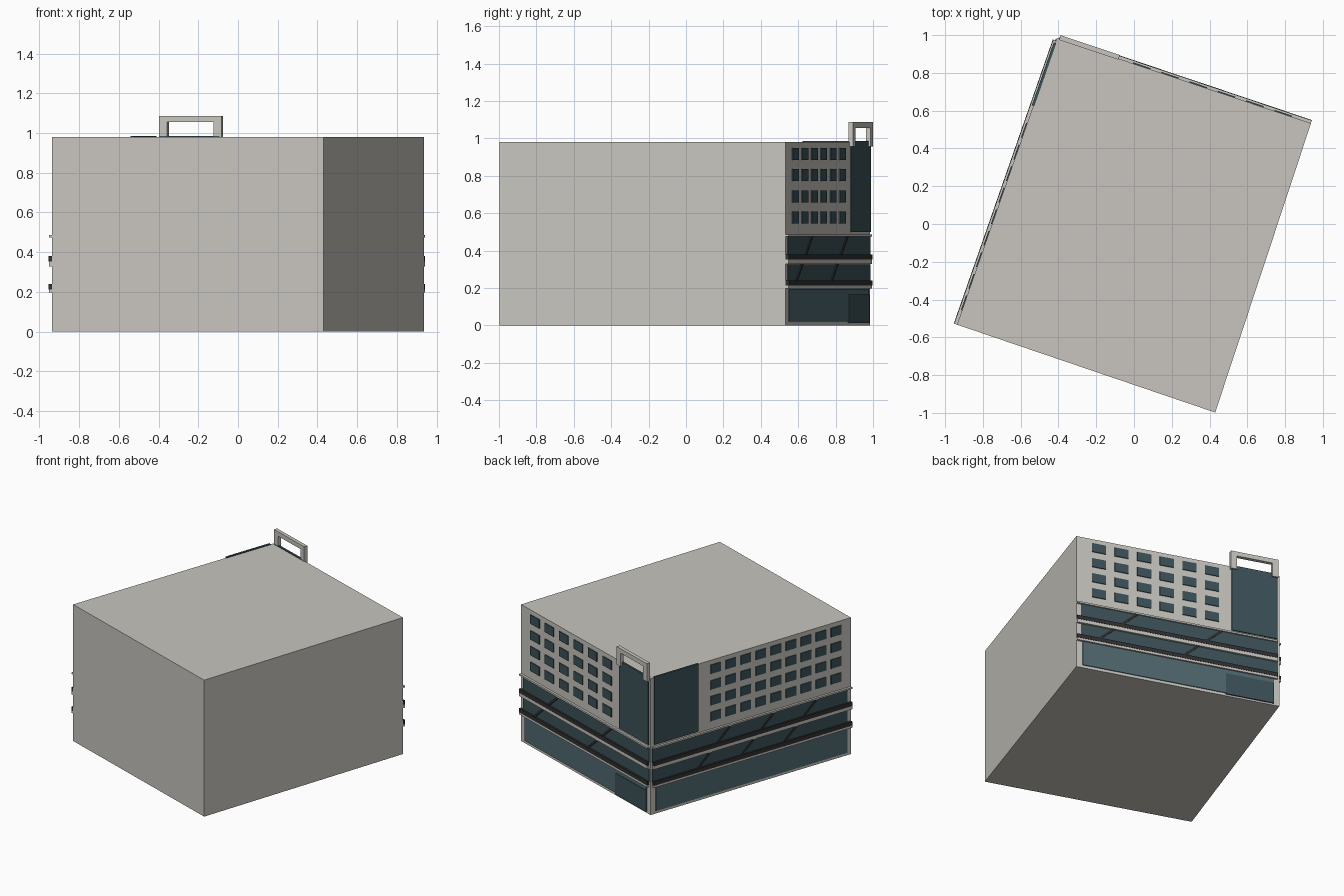
import bpy, bmesh
from mathutils import Vector

if "Cube" in bpy.data.objects:
    bpy.data.objects.remove(bpy.data.objects["Cube"])

# Plan corners of the block (facades run from corner A to B and from A to D)
A, B, C, D = (Vector(p) for p in ((-0.408, 0.985), (0.937, 0.533), (0.43, -0.998), (-0.937, -0.533)))
H = 0.98


def mat(name, rgb):
    m = bpy.data.materials.new(name)
    m.diffuse_color = (*rgb, 1)
    m.use_nodes = True
    m.node_tree.nodes["Principled BSDF"].inputs["Base Color"].default_value = m.diffuse_color
    return m


GLASS = mat("dark_glass", (0.045, 0.085, 0.1))
SHOP = mat("shop_glass", (0.08, 0.14, 0.165))
RAIL = mat("dark_metal", (0.03, 0.03, 0.033))
WALL = mat("wall", (0.58, 0.56, 0.52))


def prism(bm, base, offset):
    """Extrude a polygon along an offset vector."""
    f = bm.faces.new([bm.verts.new(p) for p in base])
    r = bmesh.ops.extrude_face_region(bm, geom=[f])
    vs = [v for v in r["geom"] if isinstance(v, bmesh.types.BMVert)]
    bmesh.ops.translate(bm, verts=vs, vec=offset)


def finish(bm, name, material):
    bmesh.ops.recalc_face_normals(bm, faces=bm.faces)
    me = bpy.data.meshes.new(name)
    bm.to_mesh(me)
    bm.free()
    me.materials.append(material)
    bpy.context.collection.objects.link(bpy.data.objects.new(name, me))


def on_facade(end, name, material, polys, out, back=-0.006):
    """Build slabs from (u, z) outlines lying on the facade from A to end."""
    d = (end - A).normalized()
    n = Vector((-d.y, d.x))
    if n.dot(A + end) < 0:
        n = -n
    bm = bmesh.new()
    for poly in polys:
        pts = [(*(A + d * u + n * back), z) for u, z in poly]
        prism(bm, pts, (*(n * (out - back)), 0))
    finish(bm, name, material)


def rect(u0, u1, z0, z1):
    return [(u0, z0), (u1, z0), (u1, z1), (u0, z1)]


# Main block
bm = bmesh.new()
prism(bm, [(*p, 0) for p in (A, B, C, D)], (0, 0, H))
finish(bm, "building_block", WALL)

ROWS = [0.545 + 0.113 * i for i in range(4)]


def facade(tag, end, length, panel, first, pitch, count, width, bars, lean, shop):
    # Upper window grid
    on_facade(end, tag + "_windows", GLASS,
              [rect(first + pitch * i - width / 2, first + pitch * i + width / 2, z, z + 0.064)
               for i in range(count) for z in ROWS], 0.006)
    # Tall corner glazing and two strips of mid-level glazing
    on_facade(end, tag + "_corner_glazing", GLASS, [rect(*panel, 0.5, 0.986)], 0.008)
    on_facade(end, tag + "_strip_glazing", GLASS,
              [rect(0.01, length - 0.03, a, b) for a, b in ((0.375, 0.475), (0.235, 0.325))], 0.006)
    # Shop front glazing
    on_facade(end, tag + "_shop_glazing", SHOP, [rect(*shop, 0.02, 0.195)], 0.006)
    # Light ledges and dark rails
    on_facade(end, tag + "_ledges", WALL,
              [rect(0.015, length, a, b) for a, b in ((0.474, 0.486), (0.328, 0.352), (0.196, 0.212))], 0.016)
    on_facade(end, tag + "_rails", RAIL,
              [rect(0.015, length, a, a + 0.028) for a in (0.352, 0.212)], 0.018)
    # Slanted braces
    w = 0.011
    on_facade(end, tag + "_braces", RAIL,
              [[(u - w, 0.474), (u + w, 0.474), (u + lean + w, 0.24), (u + lean - w, 0.24)]
               for u in bars], 0.012)


facade("rear", B, 1.418, (0.015, 0.335), 0.472, 0.158, 6, 0.097, (0.41, 1.0), 0.26, (0.04, 1.375))
facade("side", D, 1.607, (0.028, 0.38), 0.52, 0.1208, 9, 0.082, (0.64, 0.99, 1.33), -0.26, (0.04, 1.575))

# Entrance door panel on the rear facade
on_facade(B, "entrance", GLASS, [rect(0.04, 0.375, 0.012, 0.165)], 0.009)

# Roof portal frame above the corner glazing
u0, u1, t = 0.014, 0.345, 0.042
on_facade(B, "roof_frame", WALL,
          [[(u0, 0.957), (u0 + t, 0.957), (u0 + t, 1.055), (u1 - t, 1.055), (u1 - t, 0.957),
            (u1, 0.957), (u1, 1.087), (u0, 1.087)]], 0.02, -0.006)
